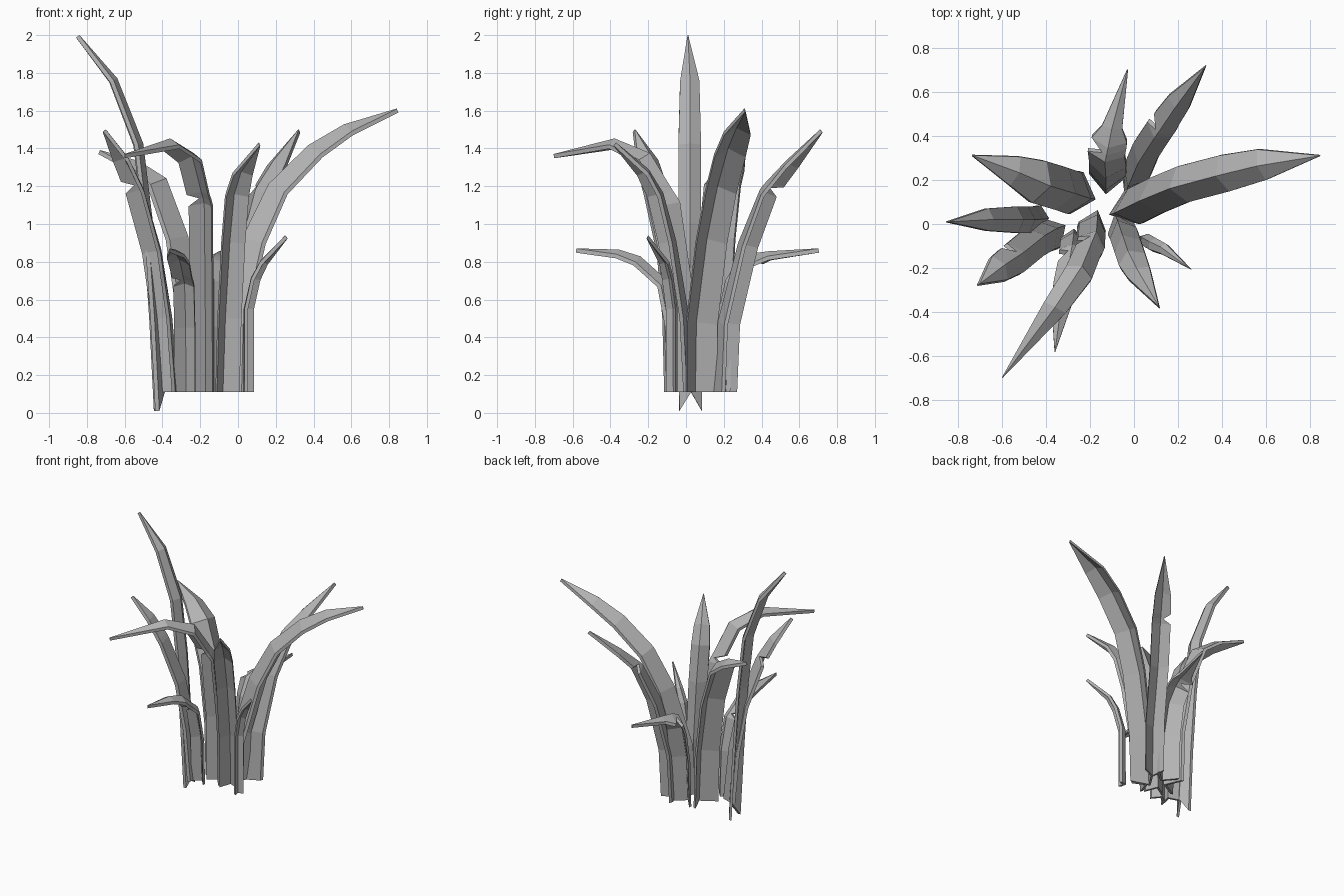
import bpy
import bmesh
from mathutils import Vector

cube = bpy.data.objects.get("Cube")
if cube:
    bpy.data.objects.remove(cube, do_unlink=True)

grey = bpy.data.materials.new("leaf grey")
grey.use_nodes = True
grey.diffuse_color = (0.45, 0.45, 0.45, 1)
grey.node_tree.nodes["Principled BSDF"].inputs["Base Color"].default_value = (0.45, 0.45, 0.45, 1)
THICK = 0.022


def flat(v):
    return Vector((v.x, v.y, 0)).normalized()


def blade(name, path, width, depth=1.1, tear=None, side=1, spike=0.0, end=0.85):
    """Folded leaf swept along a path; a tear pulls one edge in to the fold."""
    pts = [Vector(p) for p in path]
    heading = flat(pts[-1] - pts[0])
    root_heading = flat(flat(pts[2] - pts[0]) + heading)
    last = len(pts) - 1
    bm = bmesh.new()
    rings = []

    def add_ring(p, tangent, across, w, fold, pull=None):
        up = tangent.cross(across).normalized()
        half = w / 2
        ridge = p + up * half * fold
        edges = []
        for s in (-1, 1):
            edge = p + across * s * half
            edges.append(edge.lerp(ridge, 0.75) if s == pull else edge)
        left, right = edges
        drop = up * THICK
        ring = [left, ridge, right, right - drop, ridge - drop, left - drop]
        rings.append([bm.verts.new(c) for c in ring])

    for i, p in enumerate(pts):
        tangent = (pts[min(i + 1, last)] - pts[max(i - 1, 0)]).normalized()
        facing = flat(root_heading.lerp(heading, i / last))
        across = Vector((-facing.y, facing.x, 0))
        w = width * (0.03 if i == last else end if i == last - 1 else 1)
        # The fold is deepest at the root and opens out towards the tip
        fold = depth + (0.45 - depth) * i / last
        if i == tear:
            step = (pts[i + 1] - p).normalized() * 0.035
            add_ring(p - step, tangent, across, w, fold)
            add_ring(p, tangent, across, w, fold, side)
            add_ring(p + step, tangent, across, w * 0.95, fold)
        else:
            add_ring(p, tangent, across, w, fold)

    # Skin the rings and close both ends
    for a, b in zip(rings, rings[1:]):
        for k in range(6):
            j = (k + 1) % 6
            bm.faces.new((a[k], a[j], b[j], b[k]))
    for ring in (rings[0], rings[-1]):
        bm.faces.new((ring[0], ring[1], ring[4], ring[5]))
        bm.faces.new((ring[1], ring[2], ring[3], ring[4]))
    # Root cut: level, or with both edges drawn down to points
    for k, v in enumerate(rings[0]):
        v.co.z = pts[0].z - (0 if k in (1, 4) else spike)
    bmesh.ops.recalc_face_normals(bm, faces=bm.faces)
    mesh = bpy.data.meshes.new(name)
    bm.to_mesh(mesh)
    bm.free()
    mesh.materials.append(grey)
    bpy.context.collection.objects.link(bpy.data.objects.new(name, mesh))


# Tall outer leaves
blade("left_long_leaf", [(-.01, .08, .11), (0, .08, .47), (.1, .13, .9), (.22, .18, 1.17),
                         (.41, .23, 1.37), (.58, .27, 1.49), (.84, .31, 1.61)], .17, 1.3)
blade("right_tall_leaf", [(-.42, .025, .11), (-.445, .02, .5), (-.48, .02, 1), (-.53, .02, 1.42),
                          (-.66, .02, 1.76), (-.84, .01, 2)], .12, .55, spike=.1)
blade("back_left_leaf", [(0, .22, .11), (.01, .235, .47), (.05, .33, .88), (.13, .45, 1.18),
                         (.2, .55, 1.31), (.32, .71, 1.5)], .13, 1.4, 3, 1)
blade("back_right_leaf", [(-.26, .14, .11), (-.27, .14, .5), (-.33, .16, .92), (-.43, .19, 1.21),
                          (-.54, .24, 1.3), (-.73, .31, 1.39)], .2, .9, end=.7)
blade("front_right_leaf", [(-.37, -.04, .11), (-.4, -.05, .5), (-.45, -.08, .85),
                           (-.55, -.16, 1.2), (-.61, -.2, 1.34), (-.7, -.27, 1.5)], .15, .9, 3, -1)
blade("front_arching_leaf", [(-.19, -.01, .11), (-.19, -.02, .6), (-.2, -.1, 1.13),
                             (-.25, -.22, 1.34), (-.36, -.38, 1.42), (-.6, -.7, 1.37)],
      .13, 1.2, 2, -1)
blade("front_left_leaf", [(-.06, -.02, .11), (-.05, -.04, .5), (-.03, -.1, .9),
                          (-.01, -.16, 1.15), (.02, -.22, 1.27), (.11, -.37, 1.43)], .13, 1.1)

# Short inner leaves
blade("back_short_leaf", [(-.12, .22, .11), (-.12, .23, .45), (-.12, .27, .68), (-.12, .35, .79),
                          (-.1, .44, .83), (-.03, .7, .87)], .17, 1, 3, 1, end=.55)
blade("front_short_leaf", [(-.28, -.07, .11), (-.28, -.08, .45), (-.29, -.15, .7),
                           (-.31, -.26, .8), (-.33, -.36, .84), (-.36, -.58, .87)],
      .11, .9, 2, -1)
blade("left_short_leaf", [(.05, -.07, .11), (.05, -.07, .55), (.085, -.09, .71),
                          (.13, -.11, .8), (.25, -.2, .94)], .06, .9)
